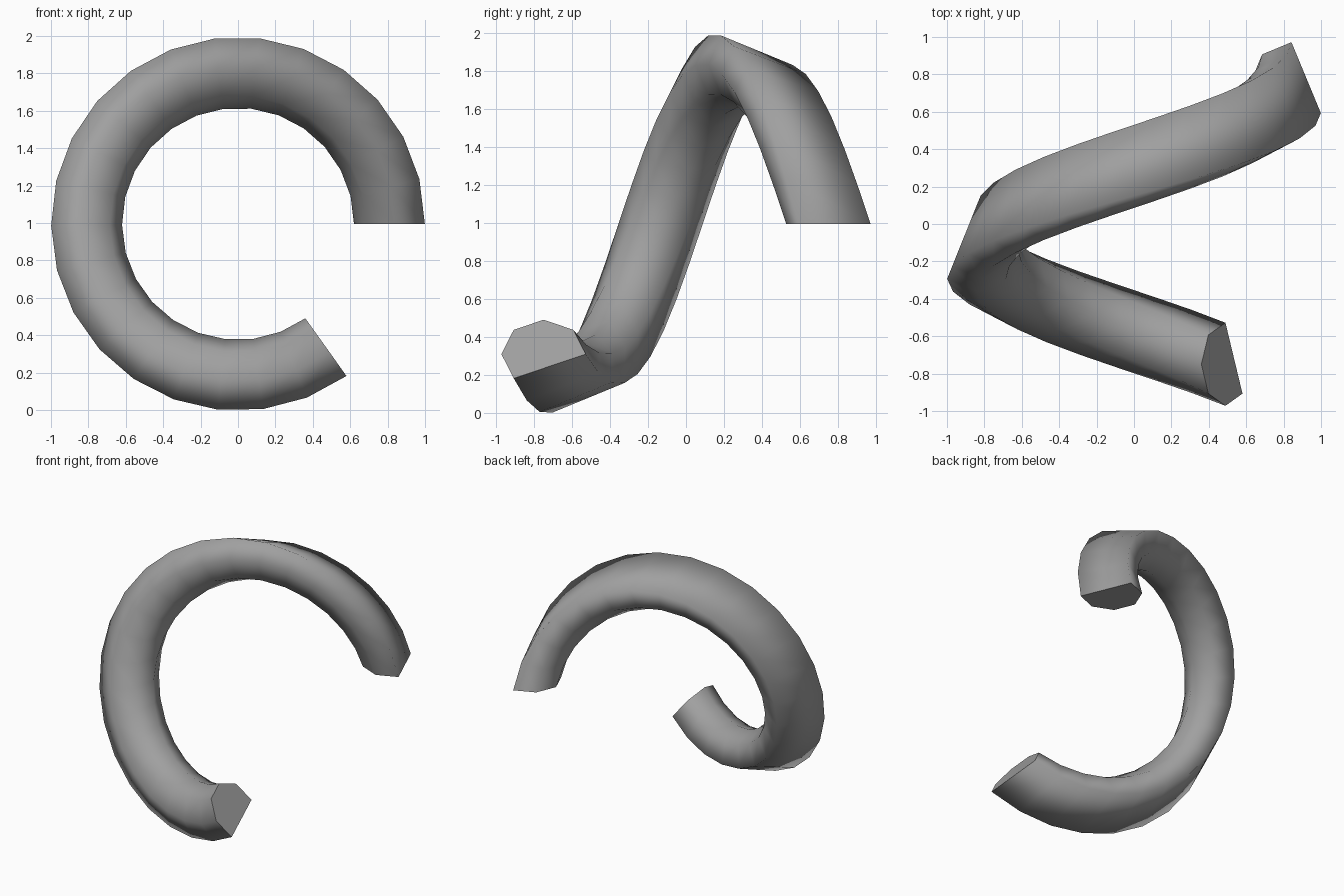
import bpy
import bmesh
from math import cos, sin, pi, radians
from mathutils import Vector

cube = bpy.data.objects.get("Cube")
if cube:
    bpy.data.objects.remove(cube, do_unlink=True)

STEPS = 22
SWEEP = radians(305.5)
PITCH = 1.5            # travel along y over the whole sweep
RING_RADIUS = 0.842
TUBE_RADIUS = 0.222
CENTRE_Z = 0.995

# Plain grey material
grey = bpy.data.materials.new("plain_grey")
grey.use_nodes = True
colour = (0.35, 0.35, 0.35, 1)
grey.diffuse_color = colour
grey.node_tree.nodes["Principled BSDF"].inputs["Base Color"].default_value = colour

# Cross-section: an octagon with two outer corners cut away
bm = bmesh.new()
corners = [i * pi / 4 for i in range(2, 8)]
ring = [bm.verts.new((RING_RADIUS + TUBE_RADIUS * cos(a),
                      PITCH / 2 + TUBE_RADIUS * sin(a), CENTRE_Z)) for a in corners]
start_cap = bm.faces.new(ring)

# Sweep the outline into a helix about the y axis
swept = bmesh.ops.spin(bm, geom=ring + list(start_cap.edges),
                       cent=(0, 0, CENTRE_Z), axis=(0, -1, 0),
                       dvec=Vector((0, -PITCH / STEPS, 0)),
                       angle=SWEEP, steps=STEPS, use_duplicate=False)
end_edges = [e for e in swept["geom_last"] if isinstance(e, bmesh.types.BMEdge)]
end_cap = bmesh.ops.contextual_create(bm, geom=end_edges)["faces"][0]
bmesh.ops.recalc_face_normals(bm, faces=bm.faces)

# Smooth tube with crisp flat ends
for face in bm.faces:
    face.smooth = face not in (start_cap, end_cap)
for cap in (start_cap, end_cap):
    for edge in cap.edges:
        edge.smooth = False

mesh = bpy.data.meshes.new("coil")
bm.to_mesh(mesh)
bm.free()
mesh.materials.append(grey)
coil = bpy.data.objects.new("coil", mesh)
bpy.context.collection.objects.link(coil)
